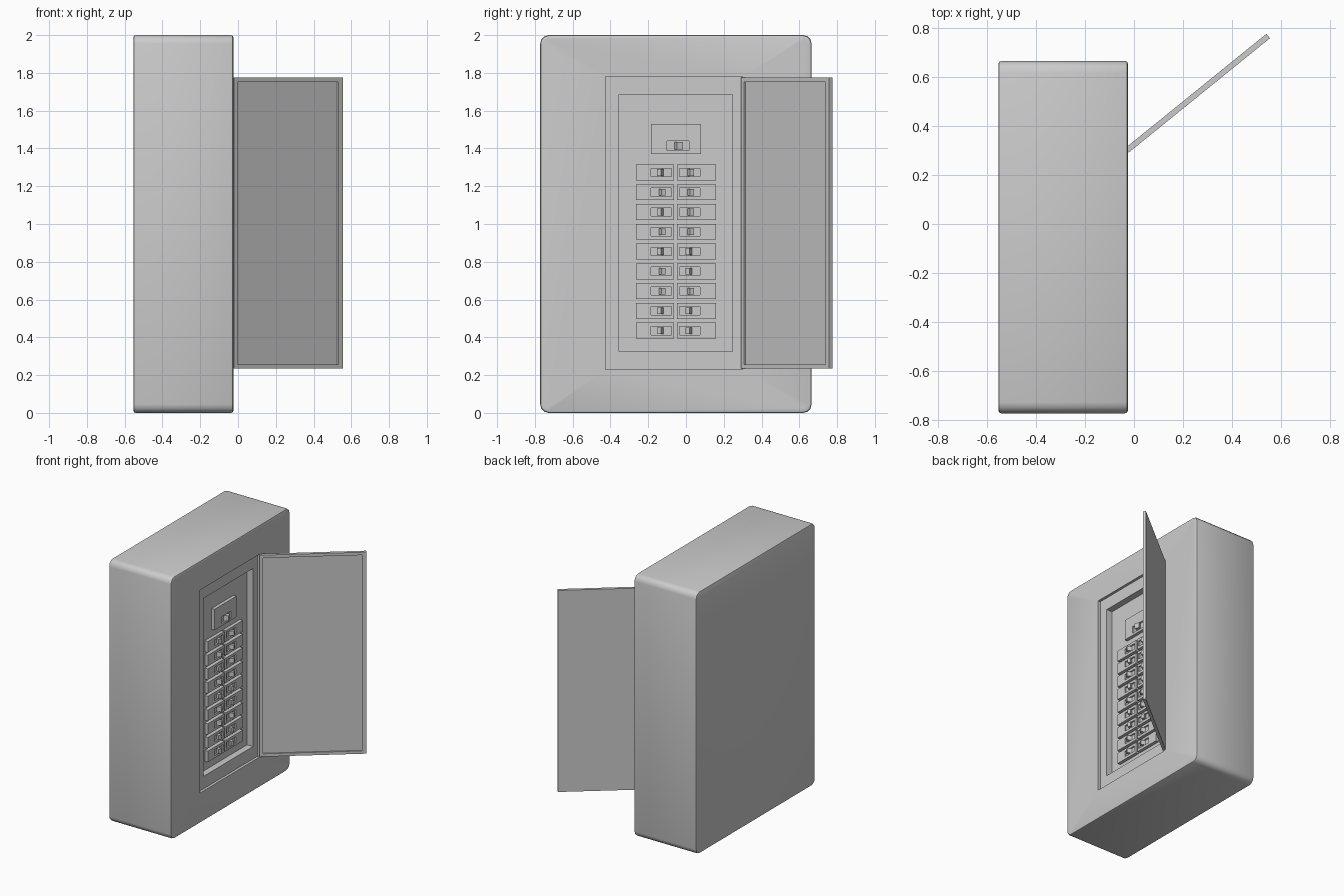
import bpy, bmesh, math
from mathutils import Matrix, Vector

if "Cube" in bpy.data.objects:
    bpy.data.objects.remove(bpy.data.objects["Cube"])


def box(x, y, z):
    """Box from (min, max) ranges."""
    bm = bmesh.new()
    bmesh.ops.create_cube(bm, size=1)
    for v in bm.verts:
        v.co = Vector([r[1] if c > 0 else r[0] for c, r in zip(v.co, (x, y, z))])
    bm.normal_update()
    return bm, max(bm.faces, key=lambda f: f.normal.x)


def recess(bm, face, y, z, depth):
    """Sink a rectangular pocket into a +x face and return its floor."""
    bmesh.ops.inset_individual(bm, faces=[face], thickness=0.002)
    c = face.calc_center_median()
    for v in face.verts:
        v.co.y = y[1] if v.co.y > c.y else y[0]
        v.co.z = z[1] if v.co.z > c.z else z[0]
    floor = bmesh.ops.extrude_discrete_faces(bm, faces=[face])['faces'][0]
    for v in floor.verts:
        v.co.x -= depth
    return floor


def finish(bm, name, smooth=False):
    bmesh.ops.recalc_face_normals(bm, faces=bm.faces)
    me = bpy.data.meshes.new(name)
    bm.to_mesh(me)
    bm.free()
    ob = bpy.data.objects.new(name, me)
    bpy.context.collection.objects.link(ob)
    if smooth:
        bpy.context.view_layer.objects.active = ob
        ob.select_set(True)
        bpy.ops.object.shade_smooth_by_angle(angle=math.radians(35))
        ob.select_set(False)
    return ob


# Cabinet: stepped pocket in the front, rounded corners, softened rims
X0, X1, FLOOR, FACE = -0.553, -0.025, -0.095, -0.07
bm, f = box((X0, X1), (-0.772, 0.665), (0, 2))
f = recess(bm, f, (-0.425, 0.30), (0.23, 1.78), 0.02)
recess(bm, f, (-0.355, 0.245), (0.325, 1.685), X1 - 0.02 - FLOOR)


def outer(e):
    m = (e.verts[0].co + e.verts[1].co) / 2
    return not (-0.5 < m.y < 0.4 and 0.1 < m.z < 1.9)


corners = [e for e in bm.edges
           if abs(e.verts[0].co.x - e.verts[1].co.x) > 0.4]
bmesh.ops.bevel(bm, geom=corners, offset=0.045, segments=3, profile=0.5, affect='EDGES')
bm.normal_update()
rims = [e for e in bm.edges if outer(e) and len(e.link_faces) == 2
        and sorted(abs(g.normal.x) > 0.9 for g in e.link_faces) == [False, True]]
bmesh.ops.bevel(bm, geom=rims, offset=0.011, segments=2, profile=0.5, affect='EDGES')
finish(bm, "cabinet", True)

# Door: shallow tray built flat, then swung open about its hinge
W, T = 0.742, 0.023
bm, f = box((-T, 0), (0, W), (0.235, 1.775))
recess(bm, f, (0.025, W - 0.03), (0.257, 1.753), 0.01)
door = finish(bm, "door")
door.matrix_world = (Matrix.Translation((-0.022, 0.291, 0))
                     @ Matrix.Rotation(-math.radians(51.0), 4, 'Z'))


def breaker(name, y, z, slot_y, slot_z, tilt, lever_w):
    # Breaker body with a slot
    bm, f = box((FLOOR - 0.005, FACE), y, z)
    recess(bm, f, slot_y, slot_z, 0.012)
    finish(bm, name)
    # Tilted toggle lever sitting in the slot
    h = (slot_z[1] - slot_z[0]) * 0.4
    bm, _ = box((-0.004, 0.032), (-lever_w / 2, lever_w / 2), (-h, h))
    ob = finish(bm, name + "_lever")
    ob.matrix_world = (Matrix.Translation((FACE - 0.012, sum(slot_y) / 2, sum(slot_z) / 2))
                       @ Matrix.Rotation(tilt, 4, 'Z'))


# Main breaker and two columns of nine small breakers
breaker("main_breaker", (-0.185, 0.08), (1.37, 1.53), (-0.10, 0.016), (1.388, 1.44),
        math.radians(20), 0.035)
flipped = {"left": (0, 2, 4, 7, 8), "right": (4, 5, 7, 8)}
for side, y, slot in (("left", (-0.265, -0.064), (-0.185, -0.077)),
                      ("right", (-0.047, 0.159), (-0.034, 0.074))):
    for i in range(9):
        zc = 1.273 - i * 0.1047
        tilt = math.radians(-22 if i in flipped[side] else 22)
        breaker(f"{side}_breaker_{i + 1}", y, (zc - 0.042, zc + 0.042),
                slot, (zc - 0.022, zc + 0.022), tilt, 0.024)
